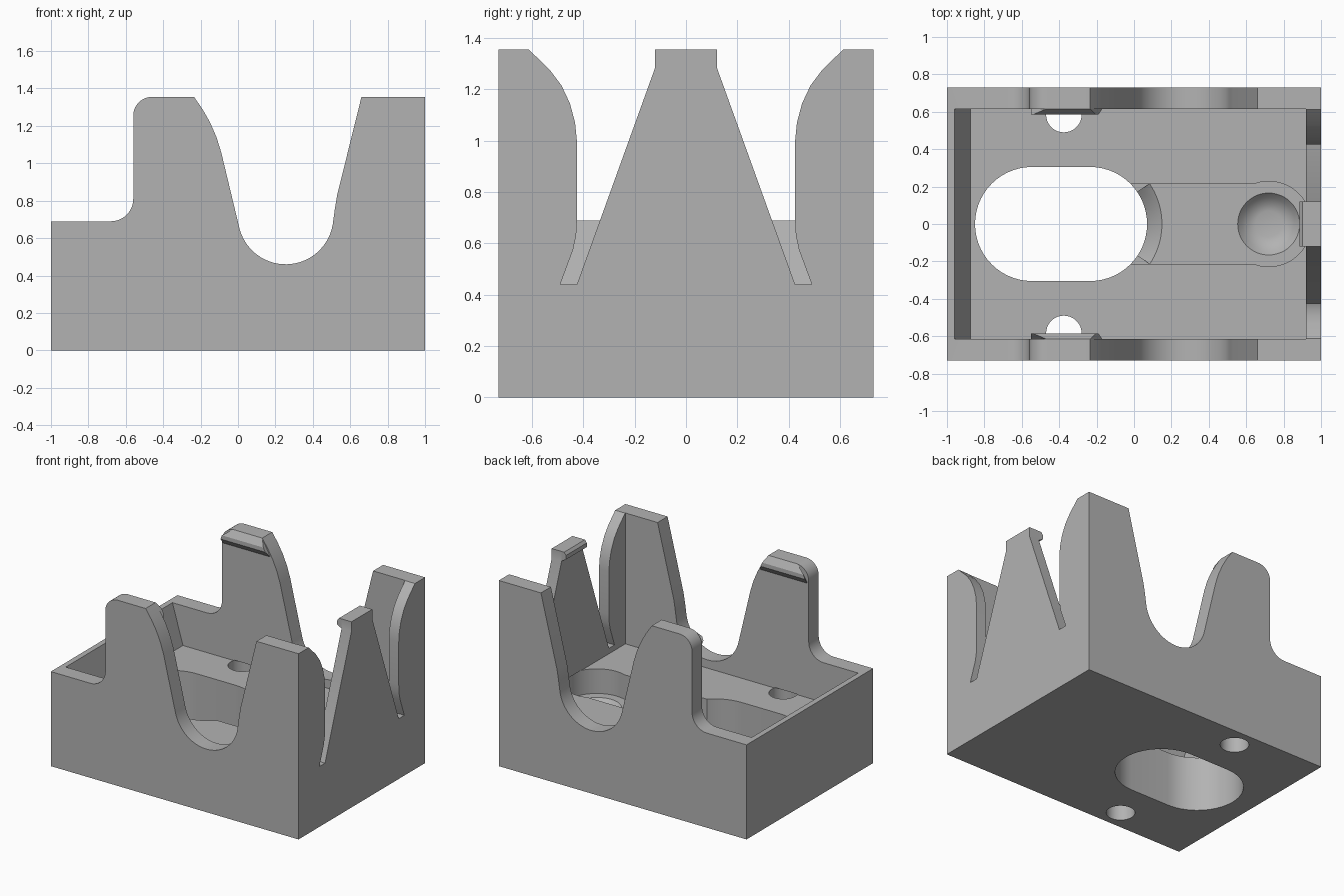
import bpy, bmesh
from math import sin, cos, radians, asin, degrees

old = bpy.data.objects.get("Cube")
if old:
    bpy.data.objects.remove(old, do_unlink=True)

grey = bpy.data.materials.new("plain grey")
grey.use_nodes = True
GREY = (0.45, 0.45, 0.45, 1)
grey.diffuse_color = GREY
grey.node_tree.nodes["Principled BSDF"].inputs["Base Color"].default_value = GREY

FLOOR, GROOVE = 0.40, 0.22      # floor and groove heights
TOP, WALL, END = 1.355, 0.615, 0.92   # top, inner side face, inner end face
HALF = 0.73


def arc(cx, cy, r, a0, a1, n=16):
    steps = [radians(a0 + (a1 - a0) * i / n) for i in range(n + 1)]
    return [(cx + r * cos(a), cy + r * sin(a)) for a in steps]


def circle(cx, cy, r, n=48):
    return arc(cx, cy, r, 0, 360, n)[:-1]


def loft(name, rings):
    """Closed solid through rings of equal point count."""
    bm = bmesh.new()
    rows = [[bm.verts.new(p) for p in ring] for ring in rings]
    n = len(rows[0])
    for a, b in zip(rows, rows[1:]):
        for i in range(n):
            j = (i + 1) % n
            bm.faces.new((a[i], a[j], b[j], b[i]))
    bm.faces.new(rows[0][::-1])
    bm.faces.new(rows[-1])
    bmesh.ops.recalc_face_normals(bm, faces=bm.faces)
    mesh = bpy.data.meshes.new(name)
    bm.to_mesh(mesh)
    bm.free()
    ob = bpy.data.objects.new(name, mesh)
    mesh.materials.append(grey)
    bpy.context.collection.objects.link(ob)
    return ob


def prism(name, outline, axis, lo, hi):
    """Extrude a 2D outline along x, y or z."""
    place = {"x": lambda u, v, t: (t, u, v),
             "y": lambda u, v, t: (u, t, v),
             "z": lambda u, v, t: (u, v, t)}[axis]
    return loft(name, [[place(u, v, t) for u, v in outline] for t in (lo, hi)])


def activate(ob):
    bpy.ops.object.select_all(action="DESELECT")
    ob.select_set(True)
    bpy.context.view_layer.objects.active = ob


def cut(target, cutter):
    cutter.hide_render = True
    mod = target.modifiers.new("cut", "BOOLEAN")
    mod.operation = "DIFFERENCE"
    mod.solver = "EXACT"
    mod.object = cutter
    activate(target)
    bpy.ops.object.modifier_apply(modifier=mod.name)
    bpy.data.objects.remove(cutter, do_unlink=True)


# Body: side silhouette with the U notch and the tall clips
side = [(-1, 0), (1, 0), (1, TOP), (0.66, TOP), (0.53, 0.83), (0.517, 0.75)]
side += arc(0.255, 0.715, 0.255, -10, -166, 28)
side += [(-0.09, 1.06), (-0.115, 1.14), (-0.15, 1.22), (-0.19, 1.29), (-0.235, TOP)]
side += arc(-0.46, TOP - 0.1, 0.1, 90, 180, 10)
side += arc(-0.68, 0.81, 0.12, 0, -90, 10)
side += [(-1, 0.69)]
body = prism("bracket_body", side, "y", -HALF, HALF)

# Inner cavity with the sloped low end wall
cavity = [(-0.875, FLOOR), (END, FLOOR), (END, 1.5), (-0.96, 1.5), (-0.96, 0.69)]
cut(body, prism("cavity_cutter", cavity, "y", -WALL, WALL))

# Gaps that separate the spring tongue from the corner posts
gap = [(0.12, 1.5), (0.12, 1.285), (0.425, 0.44), (0.49, 0.44), (0.44, 0.575),
       (0.428, 0.63), (0.425, 0.69), (0.425, 1.0), (0.432, 1.07), (0.452, 1.145),
       (0.485, 1.215), (0.53, 1.275), (0.612, TOP), (0.612, 1.5)]
for s in (-1, 1):
    cut(body, prism("gap_cutter", [(s * y, z) for y, z in gap], "x", 0.85, 1.1))

# Long through slot
slot = arc(-0.235, 0, 0.305, -90, 90, 28) + arc(-0.545, 0, 0.305, 90, 270, 28)
cut(body, prism("slot_cutter", slot, "z", -0.1, 0.6))

# Groove from the slot to the round end under the tongue
GW, GX, GR = 0.215, 0.72, 0.228
a = degrees(asin(GW / GR))
groove = [(-0.2, GW), (-0.2, -GW)] + arc(GX, 0, GR, -180 + a, 180 - a, 40)
cut(body, prism("groove_cutter", groove, "z", GROOVE, FLOOR + 0.002))


# Sloped lip where the groove meets the slot
def sector(r, z):
    w = degrees(asin(GW / r))
    return [(-0.235, 0, z)] + [(x, y, z) for x, y in arc(-0.235, 0, r, -w, w, 20)]


cut(body, loft("lip_cutter", [sector(0.30, 0.12), sector(0.345, 0.185),
                              sector(0.39, GROOVE + 0.005)]))

# Round dimple in the groove
bowl = [(0.17, GROOVE + 0.005), (0.14, 0.19), (0.105, 0.165), (0.07, 0.155)]
cut(body, loft("dimple_cutter", [[(x, y, z) for x, y in circle(GX, 0, r)]
                                 for r, z in bowl]))

# Screw holes beside the clips
for s in (-1, 1):
    cut(body, prism("hole_cutter", circle(-0.375, s * 0.585, 0.095, 36),
                    "z", -0.1, FLOOR + 0.004))

activate(body)
bpy.ops.object.shade_smooth_by_angle(angle=radians(28))

# Catches on the inside of the two tall clips: (y, z, x start, x end)
catch = [(WALL, TOP, -0.47, -0.235), (0.585, 1.305, -0.54, -0.205),
         (0.585, 1.275, -0.55, -0.19), (WALL, 1.235, -0.55, -0.17)]
for s, label in ((-1, "front"), (1, "back")):
    loft(label + "_clip_catch", [[(c[k], s * c[0], c[1]) for c in catch]
                                 for k in (2, 3)])

# Catch at the tip of the spring tongue
tip = [(END, TOP), (0.9, TOP), (0.885, 1.335), (0.885, 1.305), (END, 1.285)]
prism("tongue_catch", tip, "y", -0.12, 0.12)
